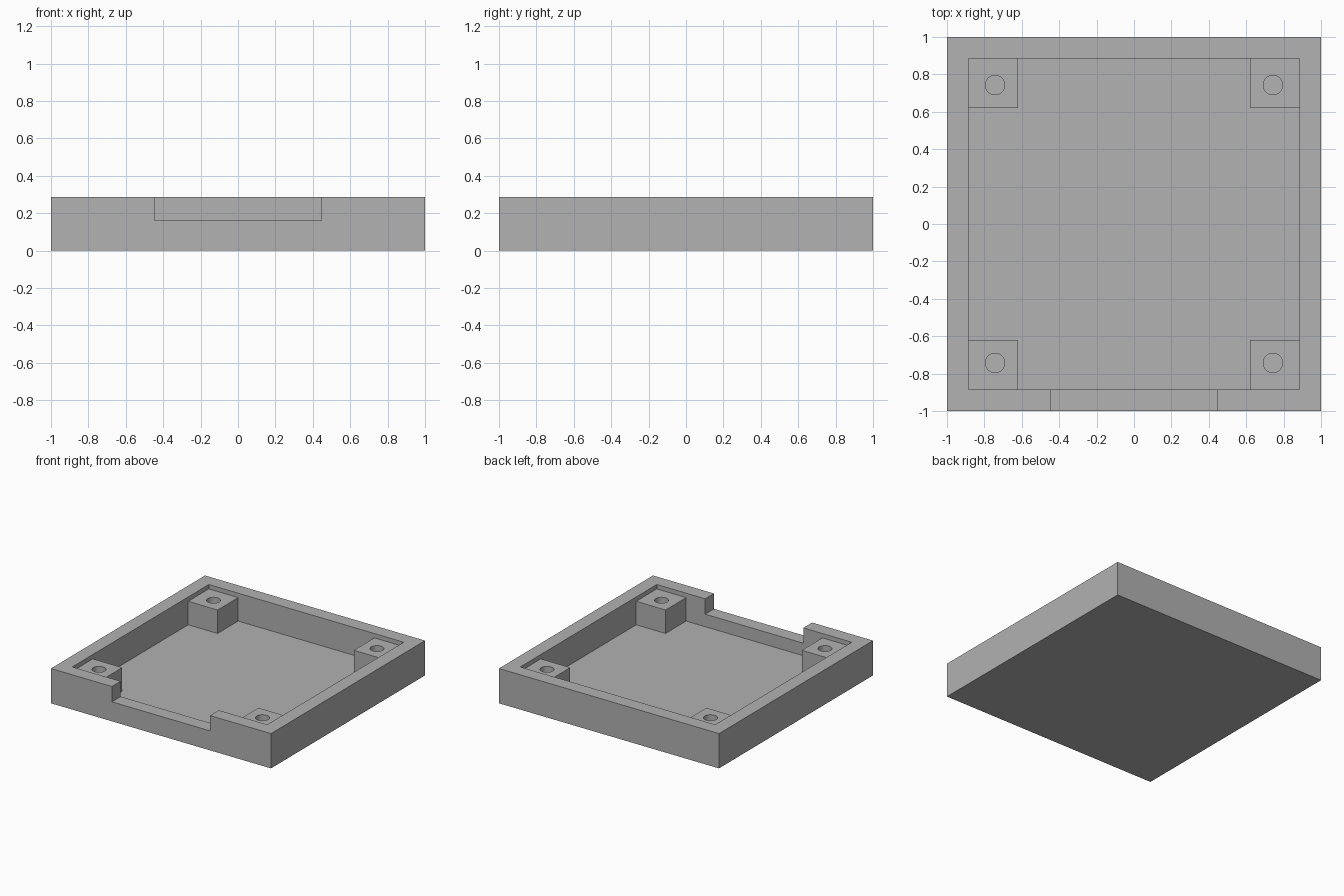
import bpy

cube = bpy.data.objects.get("Cube")
if cube:
    bpy.data.objects.remove(cube, do_unlink=True)

# Main dimensions
HEIGHT, FLOOR, POST_TOP, NOTCH_Z = 0.286, 0.057, 0.25, 0.16
INNER, POST_IN, HOLE_AT, HOLE_R, NOTCH_X = 0.886, 0.619, 0.743, 0.052, 0.446
EMBED = 0.03

grey = bpy.data.materials.new("plain grey")
grey.use_nodes = True
colour = (0.445, 0.445, 0.445, 1)
grey.diffuse_color = colour
grey.node_tree.nodes["Principled BSDF"].inputs["Base Color"].default_value = colour


def box(name, low, high):
    """Box between two opposite corners."""
    bpy.ops.mesh.primitive_cube_add(size=1)
    ob = bpy.context.object
    ob.name = name
    ob.location = [(a + b) / 2 for a, b in zip(low, high)]
    ob.scale = [b - a for a, b in zip(low, high)]
    bpy.ops.object.transform_apply(location=True, rotation=False, scale=True)
    ob.data.materials.append(grey)
    return ob


def combine(target, tool, operation):
    """Apply a boolean and remove the tool object."""
    mod = target.modifiers.new(operation.lower(), "BOOLEAN")
    mod.operation, mod.object, mod.solver = operation, tool, "EXACT"
    bpy.context.view_layer.objects.active = target
    bpy.ops.object.modifier_apply(modifier=mod.name)
    bpy.data.objects.remove(tool, do_unlink=True)


# Open tray with a notch in the front wall
tray = box("tray", (-1, -1, 0), (1, 1, HEIGHT))
combine(tray, box("cavity", (-INNER, -INNER, FLOOR), (INNER, INNER, 1)), "DIFFERENCE")
combine(tray, box("front_notch", (-NOTCH_X, -2, NOTCH_Z), (NOTCH_X, -0.8, 1)), "DIFFERENCE")

# Corner posts, each with a screw hole down to the floor
for sx in (-1, 1):
    for sy in (-1, 1):
        xs = sorted((sx * POST_IN, sx * (INNER + EMBED)))
        ys = sorted((sy * POST_IN, sy * (INNER + EMBED)))
        post = box("corner_post", (xs[0], ys[0], FLOOR - EMBED), (xs[1], ys[1], POST_TOP))
        combine(tray, post, "UNION")
        bpy.ops.mesh.primitive_cylinder_add(
            vertices=32, radius=HOLE_R, depth=1,
            location=(sx * HOLE_AT, sy * HOLE_AT, FLOOR + 0.5))
        hole = bpy.context.object
        hole.data.materials.append(grey)
        combine(tray, hole, "DIFFERENCE")

# Smooth the hole walls, keep every edge crisp
bpy.ops.object.select_all(action="DESELECT")
tray.select_set(True)
bpy.context.view_layer.objects.active = tray
bpy.ops.object.shade_smooth_by_angle()
